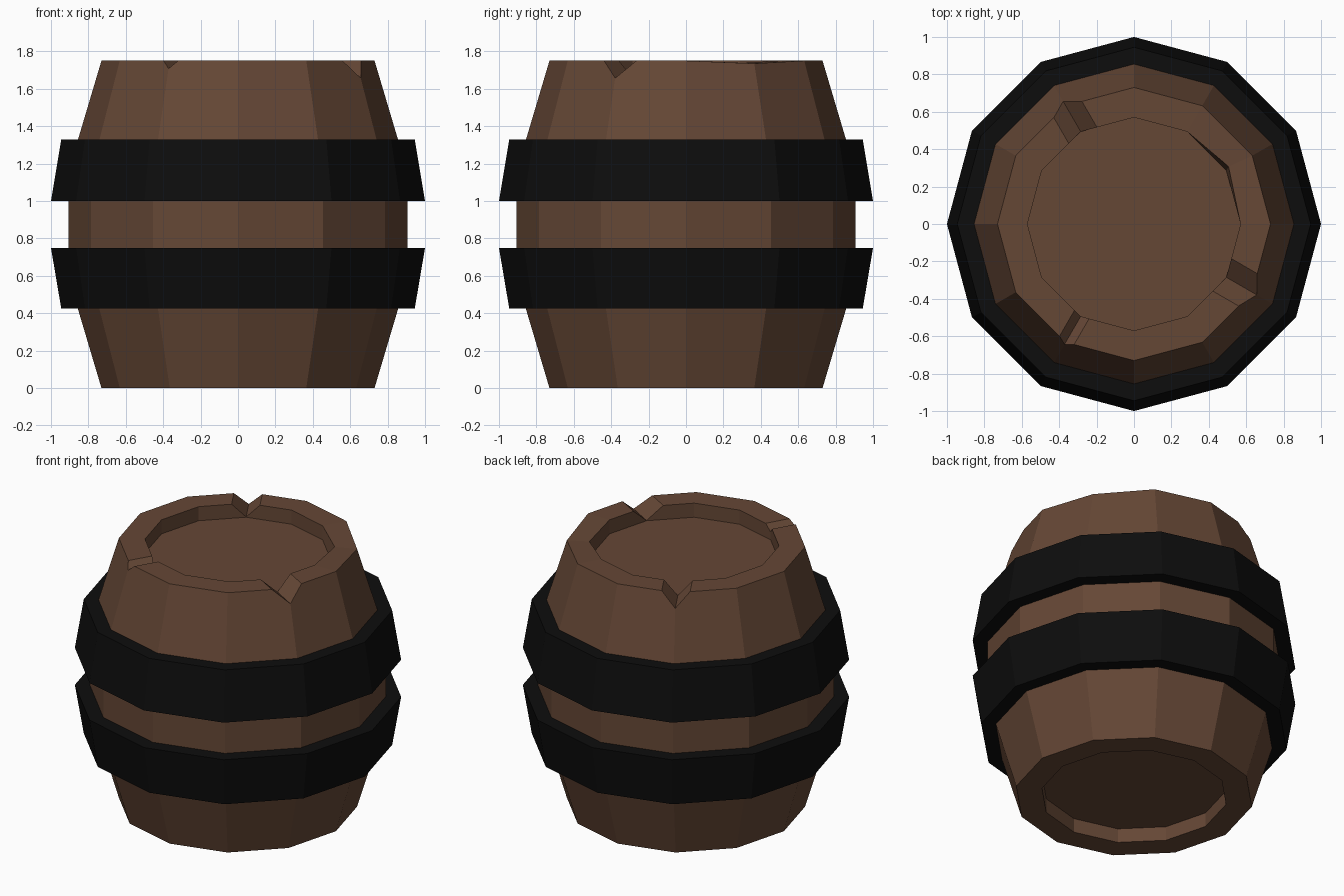
import bpy, bmesh
from math import cos, sin, radians, pi

if "Cube" in bpy.data.objects:
    bpy.data.objects.remove(bpy.data.objects["Cube"])

SIDES = 12


def material(name, rgb):
    m = bpy.data.materials.new(name)
    m.diffuse_color = (*rgb, 1)
    m.use_nodes = True
    m.node_tree.nodes["Principled BSDF"].inputs["Base Color"].default_value = m.diffuse_color
    return m


def make_object(name, bm, mat=None):
    bmesh.ops.recalc_face_normals(bm, faces=bm.faces)
    mesh = bpy.data.meshes.new(name)
    bm.to_mesh(mesh)
    bm.free()
    ob = bpy.data.objects.new(name, mesh)
    bpy.context.collection.objects.link(ob)
    if mat:
        mesh.materials.append(mat)
    return ob


def lathe(bm, profile, closed):
    """Turn (radius, z) points into rings of SIDES vertices; cap or close the ends."""
    rings = [[bm.verts.new((r * cos(2 * pi * i / SIDES), r * sin(2 * pi * i / SIDES), z))
              for i in range(SIDES)] for r, z in profile]
    pairs = list(zip(rings, rings[1:]))
    if closed:
        pairs.append((rings[-1], rings[0]))
    for a, b in pairs:
        for i in range(SIDES):
            j = (i + 1) % SIDES
            bm.faces.new((a[i], a[j], b[j], b[i]))
    if not closed:
        bm.faces.new(rings[0])
        bm.faces.new(rings[-1])
    return rings


wood = material("wood", (0.13, 0.063, 0.036))
iron = material("iron", (0.004, 0.004, 0.004))

# Barrel body with recessed lid and base
bm = bmesh.new()
rings = lathe(bm, [(0.57, 0.095), (0.57, 0), (0.73, 0), (0.855, 0.42), (0.907, 0.75),
                   (0.907, 1.0), (0.855, 1.33), (0.73, 1.75), (0.57, 1.75), (0.57, 1.655)], False)
# Worn dip in the rim
rings[7][1].co.z -= 0.015
rings[8][1].co.x += 0.012
rings[8][1].co.y += 0.022
rings[8][1].co.z -= 0.012
body = make_object("barrel_body", bm, wood)

# V-shaped chips cut through the rim: angle, half width, depth
bm = bmesh.new()
for angle, half, depth in [(120, 0.087, 0.093), (240, 0.045, 0.042), (-30, 0.1, 0.093)]:
    a = radians(angle)
    ends = []
    for r in (0.45, 0.95):
        ends.append([bm.verts.new((r * cos(a) - t * sin(a), r * sin(a) + t * cos(a), z))
                     for t, z in [(-2 * half, 1.75 + depth), (0, 1.75 - depth), (2 * half, 1.75 + depth)]])
    bm.faces.new(ends[0])
    bm.faces.new(ends[1])
    for i in range(3):
        j = (i + 1) % 3
        bm.faces.new((ends[0][i], ends[0][j], ends[1][j], ends[1][i]))
cutter = make_object("chip_cutter", bm)
cutter.hide_render = True

mod = body.modifiers.new("chips", 'BOOLEAN')
mod.operation = 'DIFFERENCE'
mod.solver = 'EXACT'
mod.object = cutter
bpy.context.view_layer.objects.active = body
bpy.ops.object.modifier_apply(modifier=mod.name)
bpy.data.objects.remove(cutter)

# Iron hoops, wider toward the middle of the barrel
for name, z_wide, z_narrow in [("upper_hoop", 1.0, 1.33), ("lower_hoop", 0.75, 0.425)]:
    bm = bmesh.new()
    lathe(bm, [(1.0, z_wide), (0.945, z_narrow), (0.85, z_narrow), (0.9, z_wide)], True)
    make_object(name, bm, iron)
